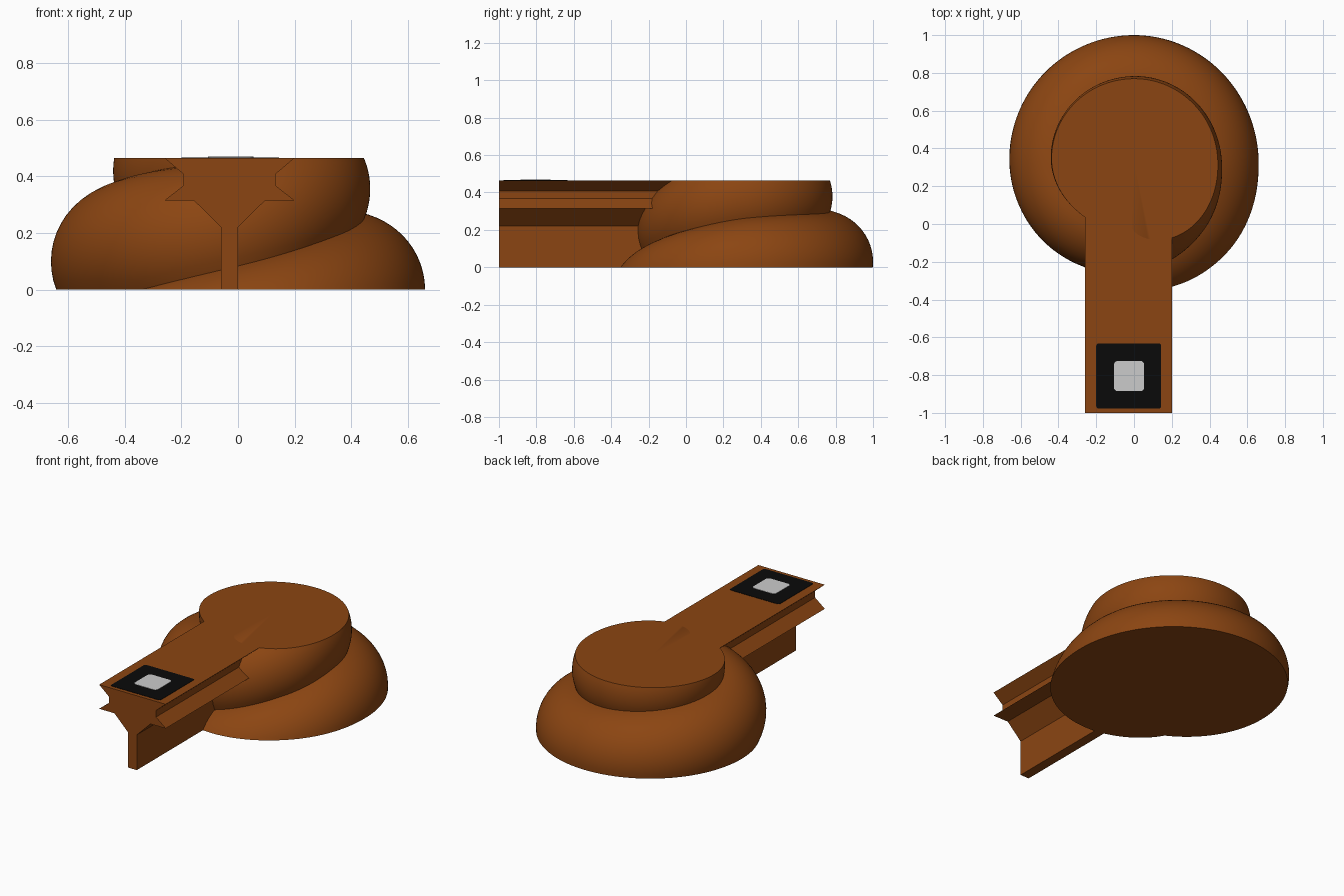
import bpy, bmesh, math

if "Cube" in bpy.data.objects:
    bpy.data.objects.remove(bpy.data.objects["Cube"])

TOP, CY, TUBE = 0.465, 0.333, 0.27


def material(name, col):
    m = bpy.data.materials.new(name)
    m.diffuse_color = (*col, 1)
    m.use_nodes = True
    m.node_tree.nodes["Principled BSDF"].inputs["Base Color"].default_value = m.diffuse_color
    return m


brown = material("brown", (0.26, 0.06, 0.006))
black = material("black", (0.003, 0.003, 0.003))
grey = material("light grey", (0.6, 0.6, 0.6))


def make_object(name, bm, mat):
    mesh = bpy.data.meshes.new(name)
    bm.to_mesh(mesh)
    bm.free()
    ob = bpy.data.objects.new(name, mesh)
    bpy.context.collection.objects.link(ob)
    mesh.materials.append(mat)
    return ob


# Spiral path of the coil: angle in degrees, distance from axis, height
KEYS = [(-180, .47, -.36), (-138, .46, -.27), (-90, .47, -.17), (-45, .43, -.07),
        (0, .39, 0), (90, .397, .03), (180, .39, .10), (222, .37, .15), (270, .32, .20),
        (315, .25, .30), (360, .195, .36), (450, .18, .38), (540, .17, .42),
        (582, .13, .46), (605, .11, .50), (630, .05, .55), (720, 0, .70), (1400, 0, 1.5)]


def path(a):
    """Smooth (Hermite) interpolation of the spiral keys."""
    i = 1
    while i < len(KEYS) - 3 and a > KEYS[i + 1][0]:
        i += 1
    p0, p1, p2, p3 = KEYS[i - 1:i + 3]
    h = p2[0] - p1[0]
    t = (a - p1[0]) / h
    if t > 1:
        t = (a - p2[0]) / (p3[0] - p2[0])
        return [p2[k] + (p3[k] - p2[k]) * t for k in (1, 2)]
    out = []
    for k in (1, 2):
        m1 = (p2[k] - p0[k]) / (p2[0] - p0[0]) * h
        m2 = (p3[k] - p1[k]) / (p3[0] - p1[0]) * h
        out.append((2*t**3 - 3*t*t + 1) * p1[k] + (t**3 - 2*t*t + t) * m1
                   + (3*t*t - 2*t**3) * p2[k] + (t**3 - t*t) * m2)
    return out


def at_height(c, z):
    """Outer tube angle where the tube circle crosses height z."""
    return math.asin(max(-1, min(1, (z - c[1]) / TUBE)))


def seam(a, b):
    """Outer crossing point of two stacked tube circles."""
    dx, dz = b[0] - a[0], b[1] - a[1]
    d = math.hypot(dx, dz)
    h = math.sqrt(max(0, TUBE**2 - d*d/4))
    return (a[0] + b[0])/2 + dz/d*h, (a[1] + b[1])/2 - dx/d*h


def column(deg, n=14):
    """Coil outline at one direction, from the ground to the flat top."""
    cs = [path(deg + 360*k) for k in range(3)]
    seams = [seam(cs[0], cs[1]), seam(cs[1], cs[2])]
    pts, last = [], None
    for k, c in enumerate(cs):
        lo = seams[k-1] if k else (0, -1)
        hi = seams[k] if k < 2 else (0, 9)
        if hi[1] <= 0:
            start = end = None
        elif lo[1] >= TOP:
            start = end = None
        else:
            start = at_height(c, 0) if lo[1] <= 0 else math.atan2(lo[1]-c[1], lo[0]-c[0])
            end = at_height(c, TOP) if hi[1] >= TOP else math.atan2(hi[1]-c[1], hi[0]-c[0])
        for j in range(n + 1):
            if start is None:
                pts.append(None)
            else:
                f = start + (end - start) * j / n
                pts.append((c[0] + TUBE*math.cos(f),
                            max(0, min(TOP, c[1] + TUBE*math.sin(f)))))
    # unused rings collapse onto the nearest used point
    used = [p for p in pts if p]
    first, seen = used[0], None
    for i, p in enumerate(pts):
        seen = p or seen
        pts[i] = seen or first
    return pts


# Coiled body with flat top and bottom
bm = bmesh.new()
STEPS = 180
cols = []
for i in range(STEPS + 1):
    deg = -138 + 360 * i / STEPS
    a = math.radians(deg)
    cols.append([bm.verts.new((r*math.cos(a), CY + r*math.sin(a), z)) for r, z in column(deg)])
low, high = bm.verts.new((0, CY, 0)), bm.verts.new((0, CY, TOP))
for p, q in zip(cols, cols[1:]):
    for j in range(len(p) - 1):
        bm.faces.new((p[j], q[j], q[j+1], p[j+1]))
    bm.faces.new((low, q[0], p[0]))
    bm.faces.new((high, p[-1], q[-1]))
bmesh.ops.remove_doubles(bm, verts=bm.verts, dist=0.0003)
coil = make_object("coiled_body", bm, brown)
bpy.context.view_layer.objects.active = coil
coil.select_set(True)
bpy.ops.object.shade_smooth_by_angle(angle=math.radians(30))


def prism(name, pts, axis, a, b, mat):
    """Extrude an outline along y (x,z points) or z (x,y points)."""
    bm = bmesh.new()
    f = bm.faces.new([bm.verts.new((u, a, v) if axis == "y" else (u, v, a)) for u, v in pts])
    r = bmesh.ops.extrude_face_region(bm, geom=[f])
    vs = [g for g in r["geom"] if isinstance(g, bmesh.types.BMVert)]
    bmesh.ops.translate(bm, verts=vs, vec=(0, b - a, 0) if axis == "y" else (0, 0, b - a))
    bmesh.ops.recalc_face_normals(bm, faces=bm.faces)
    return make_object(name, bm, mat)


# Grooved mounting rail, symmetric about x = -0.03
half = [(.23, TOP), (.163, .408), (.163, .367), (.23, .314), (.125, .314), (.03, .22), (.03, 0)]
outline = [(-.03 + x, z) for x, z in half] + [(-.03 - x, z) for x, z in reversed(half)]
prism("mounting_rail", outline, "y", -1.0, 0.09, brown)


def rounded(cx, cy, h, r):
    pts = []
    for k, (sx, sy) in enumerate([(1, 1), (-1, 1), (-1, -1), (1, -1)]):
        for j in range(5):
            a = math.radians(90*k + 22.5*j)
            pts.append((cx + sx*(h-r) + r*math.cos(a), cy + sy*(h-r) + r*math.sin(a)))
    return pts


# Thin label plate with a plain pale patch
prism("label_plate", rounded(-.028, -.805, .172, .012), "z", TOP - .002, TOP + .002, black)
prism("label_patch", rounded(-.026, -.805, .08, .02), "z", TOP, TOP + .004, grey)
